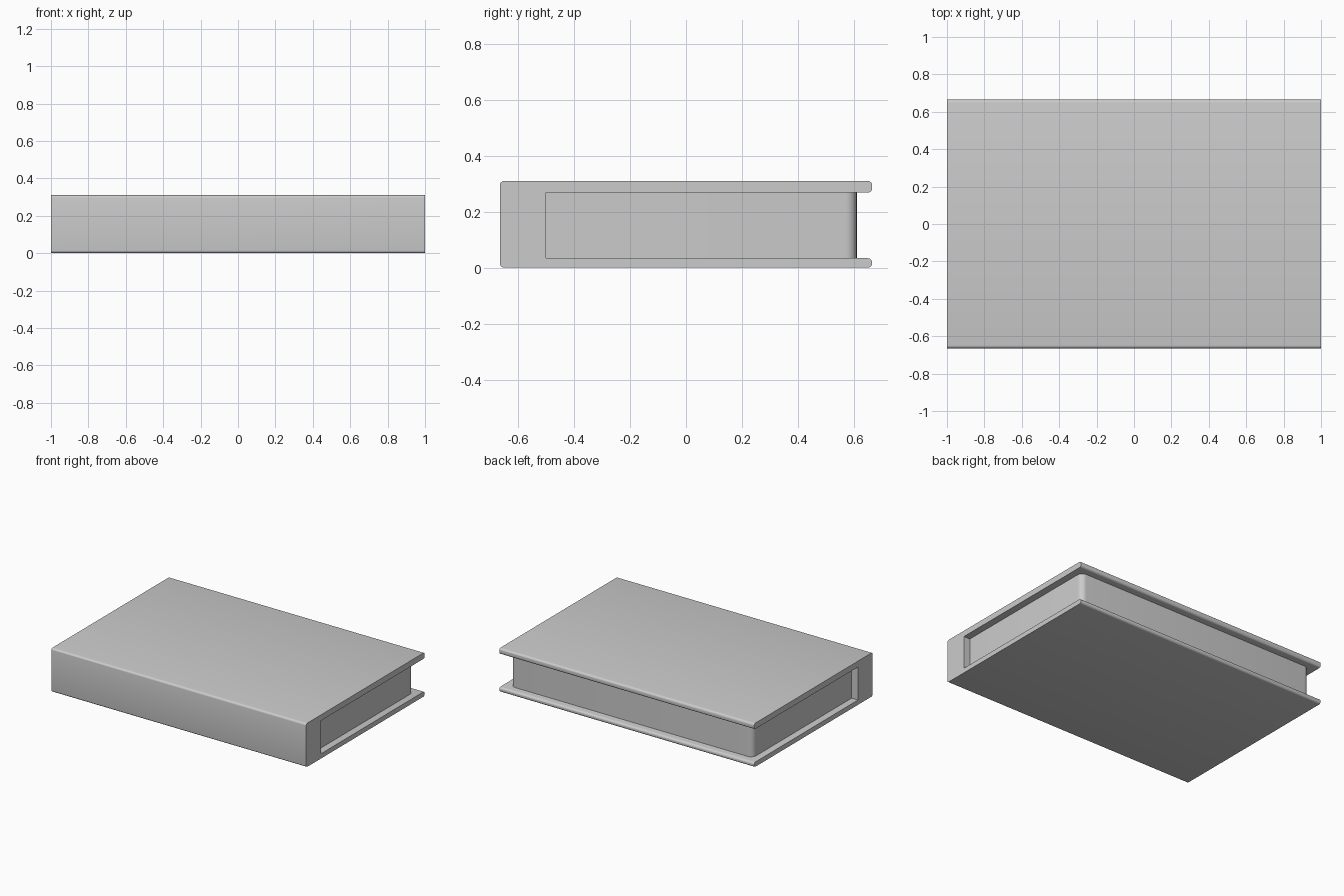
import bpy, bmesh

if "Cube" in bpy.data.objects:
    bpy.data.objects.remove(bpy.data.objects["Cube"])

def finish(name, bm):
    bmesh.ops.recalc_face_normals(bm, faces=bm.faces[:])
    me = bpy.data.meshes.new(name)
    bm.to_mesh(me)
    bm.free()
    ob = bpy.data.objects.new(name, me)
    bpy.context.collection.objects.link(ob)
    bpy.ops.object.select_all(action='DESELECT')
    ob.select_set(True)
    bpy.context.view_layer.objects.active = ob
    bpy.ops.object.shade_smooth_by_angle(angle=0.6)
    return ob

def extrude_profile(profile, half_x):
    # closed (y, z) profile swept along x
    bm = bmesh.new()
    face = bm.faces.new([bm.verts.new((-half_x, y, z)) for y, z in profile])
    ext = bmesh.ops.extrude_face_region(bm, geom=[face])
    verts = [v for v in ext['geom'] if isinstance(v, bmesh.types.BMVert)]
    bmesh.ops.translate(bm, vec=(2 * half_x, 0, 0), verts=verts)
    return bm

def bevel(bm, test, width, segments=4):
    edges = [e for e in bm.edges if test(e, e.verts[0].co, e.verts[1].co)]
    bmesh.ops.bevel(bm, geom=edges, offset=width, segments=segments,
                    profile=0.5, affect='EDGES')

# Cover: two boards joined by a thick spine
Y, H, SPINE, LOW, HIGH = 0.665, 0.31, -0.5, 0.034, 0.268
bm = extrude_profile([(-Y, 0), (Y, 0), (Y, LOW), (SPINE, LOW),
                      (SPINE, HIGH), (Y, HIGH), (Y, H), (-Y, H)], 1.0)
bevel(bm, lambda e, a, b: abs(a.x - b.x) > 1 and abs(a.y) > 0.6, 0.016)
# slightly softened upright corners
bevel(bm, lambda e, a, b: abs(a.y) > Y - 1e-4 and abs(b.y) > Y - 1e-4
      and abs(a.x - b.x) < 1e-4, 0.008, 2)
finish("cover", bm)

# Page block with rounded fore-edge corners
bm = extrude_profile([(SPINE - 0.01, LOW - 0.002), (0.61, LOW - 0.002),
                      (0.61, HIGH + 0.002), (SPINE - 0.01, HIGH + 0.002)], 0.95)
bevel(bm, lambda e, a, b: abs(a.z - b.z) > 0.1 and a.y > 0.5, 0.04, 6)
finish("pages", bm)
